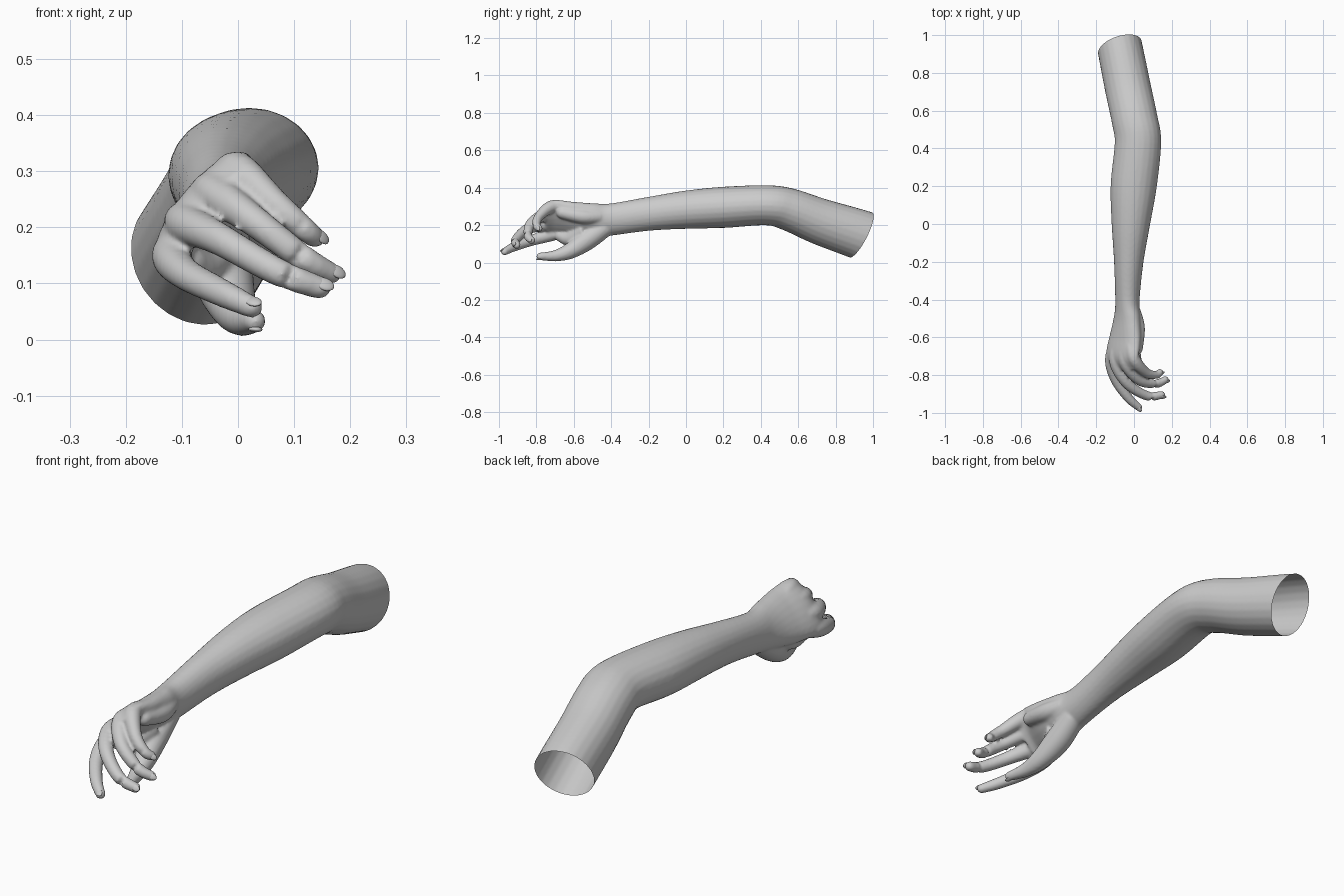
import bpy, bmesh, math
from mathutils import Vector, Matrix

cube = bpy.data.objects.get("Cube")
if cube:
    bpy.data.objects.remove(cube, do_unlink=True)

SKIN = (0.6, 0.6, 0.6, 1.0)
mat = bpy.data.materials.new("soft_grey")
mat.use_nodes = True
mat.diffuse_color = SKIN
bsdf = mat.node_tree.nodes["Principled BSDF"]
bsdf.inputs["Base Color"].default_value = SKIN
bsdf.inputs["Roughness"].default_value = 0.6


def spline(rows, steps):
    """Catmull-Rom through rows of equal-length numbers."""
    out = []
    for i in range(len(rows) - 1):
        quad = [rows[max(i - 1, 0)], rows[i], rows[i + 1], rows[min(i + 2, len(rows) - 1)]]
        for s in range(steps):
            t = s / steps
            out.append([0.5 * (2 * b + (c - a) * t + (2 * a - 5 * b + 4 * c - d) * t * t
                               + (3 * b - a - 3 * c + d) * t ** 3) for a, b, c, d in zip(*quad)])
    return out + [list(rows[-1])]


def loft(bm, rows, steps=6, sides=24, round_tip=False):
    """Closed tube through rows of x, y, z, half width, half height, roll."""
    path = spline(rows, steps)
    if round_tip:
        end = Vector(path[-1][:3])
        along = (end - Vector(path[-2][:3])).normalized()
        r, h = path[-1][3:5]
        for k in range(1, 5):
            a = k * math.radians(20)
            p = end + along * r * math.sin(a)
            path.append([*p, r * math.cos(a), h * math.cos(a), path[-1][5]])
    rings = []
    for i, (x, y, z, w, h, roll) in enumerate(path):
        tan = Vector(path[min(i + 1, len(path) - 1)][:3]) - Vector(path[max(i - 1, 0)][:3])
        tan.normalize()
        side = tan.cross(Vector((0, 0, 1))).normalized()
        if side.x < 0:
            side.negate()
        up = side.cross(tan)
        if up.z < 0:
            up.negate()
        c, s = math.cos(math.radians(roll)), math.sin(math.radians(roll))
        u, v = side * c - up * s, up * c + side * s
        rings.append([bm.verts.new(Vector((x, y, z)) + u * w * math.cos(q) + v * h * math.sin(q))
                      for q in (math.tau * k / sides for k in range(sides))])
    for a, b in zip(rings, rings[1:]):
        for k in range(sides):
            n = (k + 1) % sides
            bm.faces.new((a[k], a[n], b[n], b[k]))
    bm.faces.new(rings[0])
    bm.faces.new(rings[-1])


def tube(bm, points):
    loft(bm, [(x, y, z, r, r, 0) for x, y, z, r in points], round_tip=True)


bm = bmesh.new()

# Upper arm, elbow, forearm, wrist and palm
loft(bm, [
    (-0.11, 1.10, 0.085, 0.118, 0.138, 0),
    (-0.075, 0.935, 0.147, 0.120, 0.134, 0),
    (-0.032, 0.72, 0.218, 0.122, 0.124, 0),
    (0.004, 0.55, 0.284, 0.122, 0.114, 0),
    (0.021, 0.43, 0.306, 0.123, 0.107, 0),
    (-0.002, 0.20, 0.295, 0.122, 0.110, 0),
    (-0.017, 0.0, 0.282, 0.102, 0.102, 0),
    (-0.028, -0.20, 0.260, 0.078, 0.090, 0),
    (-0.035, -0.40, 0.230, 0.064, 0.086, 8),
    (-0.036, -0.50, 0.226, 0.062, 0.098, 28),
    (-0.046, -0.60, 0.228, 0.056, 0.115, 38),
    (-0.062, -0.70, 0.236, 0.042, 0.124, 40),
    (-0.052, -0.76, 0.220, 0.028, 0.105, 40),
])

# Fingers, from the hidden root in the palm to the tip
fingers = {
    "little": [(-0.02, -0.62, 0.285, 0.030), (0.0, -0.715, 0.300, 0.034), (0.062, -0.785, 0.246, 0.026),
               (0.115, -0.80, 0.200, 0.022), (0.137, -0.785, 0.182, 0.019)],
    "ring": [(-0.05, -0.62, 0.255, 0.030), (-0.045, -0.73, 0.262, 0.035), (0.025, -0.825, 0.214, 0.028),
             (0.115, -0.845, 0.146, 0.024), (0.165, -0.825, 0.118, 0.020)],
    "middle": [(-0.08, -0.62, 0.215, 0.030), (-0.095, -0.73, 0.208, 0.036), (-0.035, -0.845, 0.180, 0.029),
               (0.07, -0.91, 0.121, 0.025), (0.145, -0.905, 0.093, 0.021)],
    "index": [(-0.095, -0.62, 0.175, 0.030), (-0.118, -0.72, 0.150, 0.036), (-0.095, -0.825, 0.118, 0.029),
              (-0.03, -0.92, 0.084, 0.025), (0.025, -0.97, 0.058, 0.020)],
    "thumb": [(-0.03, -0.43, 0.190, 0.050), (-0.028, -0.53, 0.120, 0.055), (-0.010, -0.62, 0.062, 0.043),
              (0.008, -0.70, 0.036, 0.030), (0.030, -0.78, 0.033, 0.020)],
}
for points in fingers.values():
    tube(bm, points)

# Thumb web and heel of the palm
tube(bm, [(-0.04, -0.54, 0.17, 0.055), (-0.065, -0.62, 0.13, 0.042), (-0.085, -0.67, 0.14, 0.030)])
tube(bm, [(0.0, -0.46, 0.245, 0.035), (0.02, -0.55, 0.245, 0.038), (0.015, -0.66, 0.265, 0.032)])

bmesh.ops.recalc_face_normals(bm, faces=bm.faces)
mesh = bpy.data.meshes.new("arm")
bm.to_mesh(mesh)
bm.free()
arm = bpy.data.objects.new("arm", mesh)
bpy.context.collection.objects.link(arm)

# Fuse everything into one smooth skin
remesh = arm.modifiers.new("fuse", "REMESH")
remesh.mode = "VOXEL"
remesh.voxel_size = 0.0065
smooth = arm.modifiers.new("soften", "SMOOTH")
smooth.factor = 0.5
smooth.iterations = 6
bpy.context.view_layer.update()
deps = bpy.context.evaluated_depsgraph_get()
fused = bpy.data.meshes.new_from_object(arm.evaluated_get(deps))
arm.modifiers.clear()

# Cut the upper arm open on a slanted plane
bm = bmesh.new()
bm.from_mesh(fused)
bmesh.ops.bisect_plane(bm, geom=bm.verts[:] + bm.edges[:] + bm.faces[:],
                       plane_co=(-0.075, 0.935, 0.147), plane_no=(-0.28, 0.85, -0.44), clear_outer=True)
for f in bm.faces:
    f.smooth = True
    f.material_index = 0
bm.to_mesh(fused)
bm.free()
arm.data = fused
fused.materials.clear()
fused.materials.append(mat)

# Nails on the back of each fingertip
for name, points in fingers.items():
    tip, prev = Vector(points[-1][:3]), Vector(points[-2][:3])
    along = (tip - prev).normalized()
    back = Vector((0.1, -0.5, -0.8)) if name == "thumb" else Vector((0.3, -0.8, 0.5))
    back = (back - along * back.dot(along)).normalized()
    r = points[-1][3]
    rot = Matrix((along, back.cross(along), back)).transposed().to_4x4()
    place = Matrix.Translation(tip + along * r * 0.3 + back * r * 0.72) @ rot
    nb = bmesh.new()
    bmesh.ops.create_uvsphere(nb, u_segments=16, v_segments=10, radius=1,
                              matrix=place @ Matrix.Diagonal((r * 0.85, r * 0.62, r * 0.26, 1)))
    for f in nb.faces:
        f.smooth = True
    nail = bpy.data.meshes.new(name + "_nail")
    nb.to_mesh(nail)
    nb.free()
    nail.materials.append(mat)
    bpy.context.collection.objects.link(bpy.data.objects.new(name + "_nail", nail))
